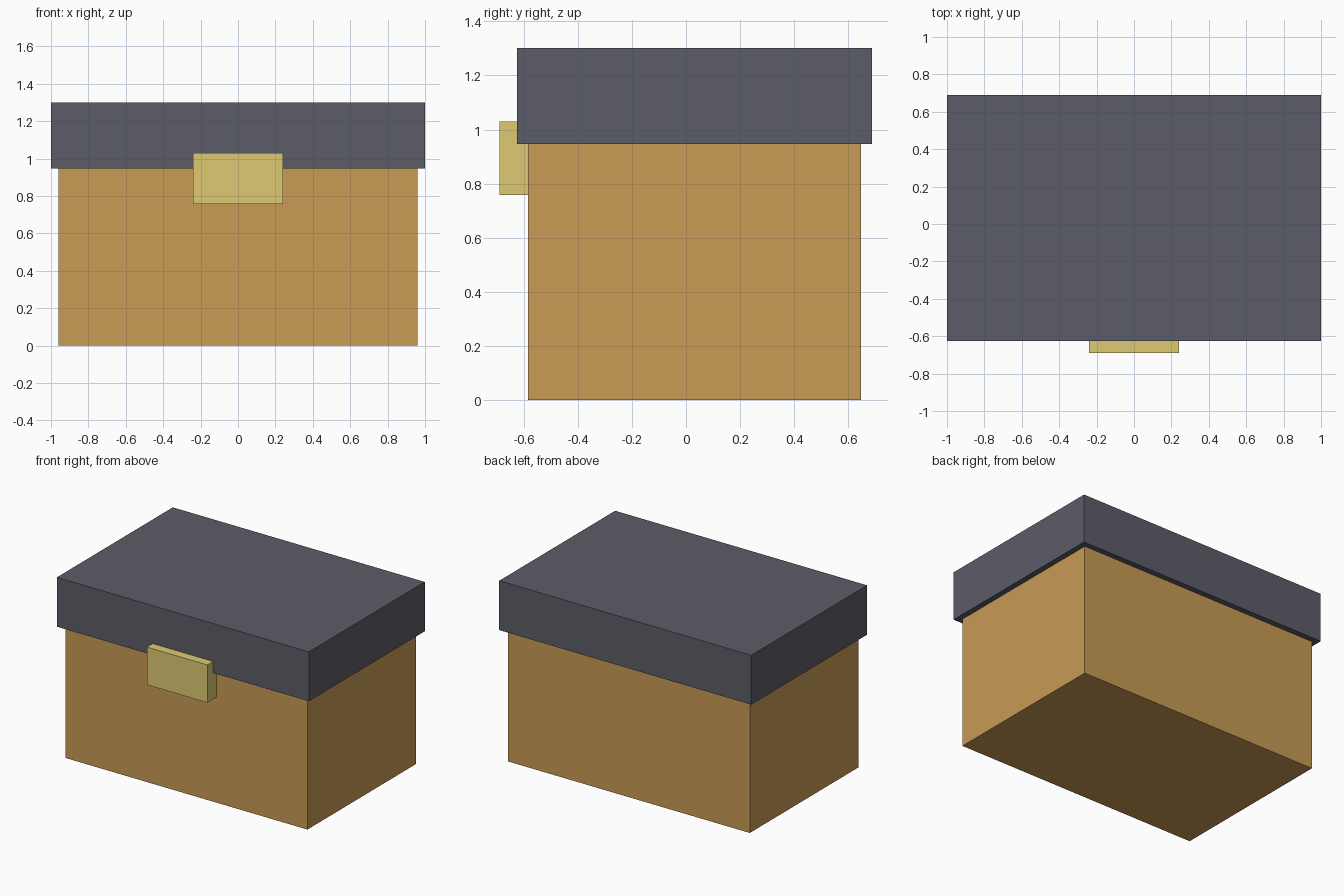
import bpy

if "Cube" in bpy.data.objects:
    bpy.data.objects.remove(bpy.data.objects["Cube"])


def box(name, x, y, z, color):
    """Axis-aligned box from (min, max) pairs, with a plain coloured material."""
    spans = (x, y, z)
    bpy.ops.mesh.primitive_cube_add(size=1, location=[(a + b) / 2 for a, b in spans])
    obj = bpy.context.object
    obj.name = obj.data.name = name
    obj.scale = [b - a for a, b in spans]
    bpy.ops.object.transform_apply(location=False, rotation=False, scale=True)
    mat = bpy.data.materials.new(name + "_color")
    mat.diffuse_color = (*color, 1)
    mat.use_nodes = True
    mat.node_tree.nodes["Principled BSDF"].inputs["Base Color"].default_value = mat.diffuse_color
    obj.data.materials.append(mat)
    return obj


# Wooden body
box("chest_body", (-0.96, 0.96), (-0.584, 0.648), (0, 0.947), (0.578, 0.328, 0.091))
# Overhanging lid
box("chest_lid", (-1, 1), (-0.625, 0.689), (0.947, 1.301), (0.107, 0.107, 0.138))
# Front clasp, let into the body and lid
box("clasp", (-0.24, 0.24), (-0.69, -0.56), (0.758, 1.029), (0.73, 0.59, 0.17))
